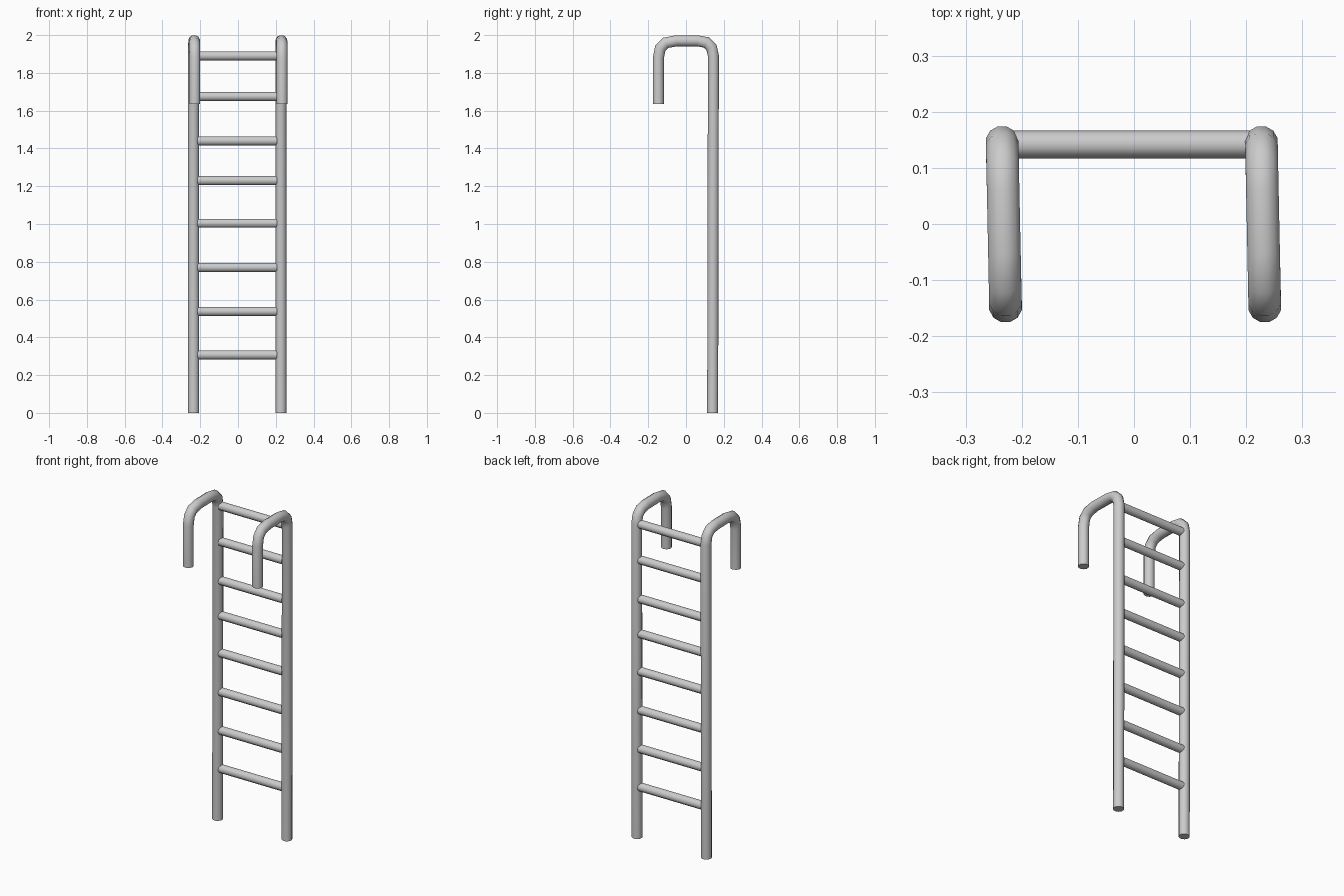
import bpy, bmesh, math
from mathutils import Vector

if "Cube" in bpy.data.objects:
    bpy.data.objects.remove(bpy.data.objects["Cube"])


def tube(name, path, radius, sides, side_hint):
    """Sweep a round section along a path of points, with mitred bends."""
    pts = [Vector(p) for p in path]
    bm = bmesh.new()
    rings = []
    for i, p in enumerate(pts):
        d_in = (p - pts[i - 1]).normalized() if i else (pts[1] - p).normalized()
        d_out = (pts[i + 1] - p).normalized() if i < len(pts) - 1 else d_in
        tangent = (d_in + d_out).normalized()
        stretch = 1 / tangent.dot(d_in)
        u = Vector(side_hint)
        u = (u - tangent * u.dot(tangent)).normalized()
        v = tangent.cross(u) * stretch
        rings.append([bm.verts.new(p + radius * (u * math.cos(a) + v * math.sin(a)))
                      for a in (2 * math.pi * (k + 0.5) / sides for k in range(sides))])
    for a, b in zip(rings, rings[1:]):
        for k in range(sides):
            n = (k + 1) % sides
            bm.faces.new((a[k], a[n], b[n], b[k]))
    bm.faces.new(rings[0][::-1])
    bm.faces.new(rings[-1])
    bmesh.ops.recalc_face_normals(bm, faces=bm.faces)
    mesh = bpy.data.meshes.new(name)
    bm.to_mesh(mesh)
    bm.free()
    obj = bpy.data.objects.new(name, mesh)
    bpy.context.collection.objects.link(obj)
    obj.select_set(True)
    bpy.context.view_layer.objects.active = obj
    return obj


# Hooked side rails: long back leg, bend over the top, short front leg
rail_path = [(0.141, 0), (0.145, 1.89), (0.135, 1.935), (0.108, 1.961), (0.06, 1.97),
             (-0.05, 1.97), (-0.108, 1.959), (-0.136, 1.93), (-0.146, 1.88), (-0.146, 1.635)]
for side, x in (("left", -0.235), ("right", 0.227)):
    # the hook leans very slightly sideways towards its tip
    pts = [(x + 0.006 * (0.145 - y) / 0.29, y, z) for y, z in rail_path]
    tube(f"{side}_rail", pts, 0.03, 12, (1, 0, 0))

# Rungs
for i, z in enumerate((0.307, 0.537, 0.77, 1.004, 1.23, 1.44, 1.675, 1.89)):
    tube(f"rung_{i + 1}", [(-0.215, 0.142, z), (0.207, 0.142, z)], 0.025, 10, (0, 0, 1))

bpy.ops.object.shade_smooth_by_angle(angle=math.radians(40))
